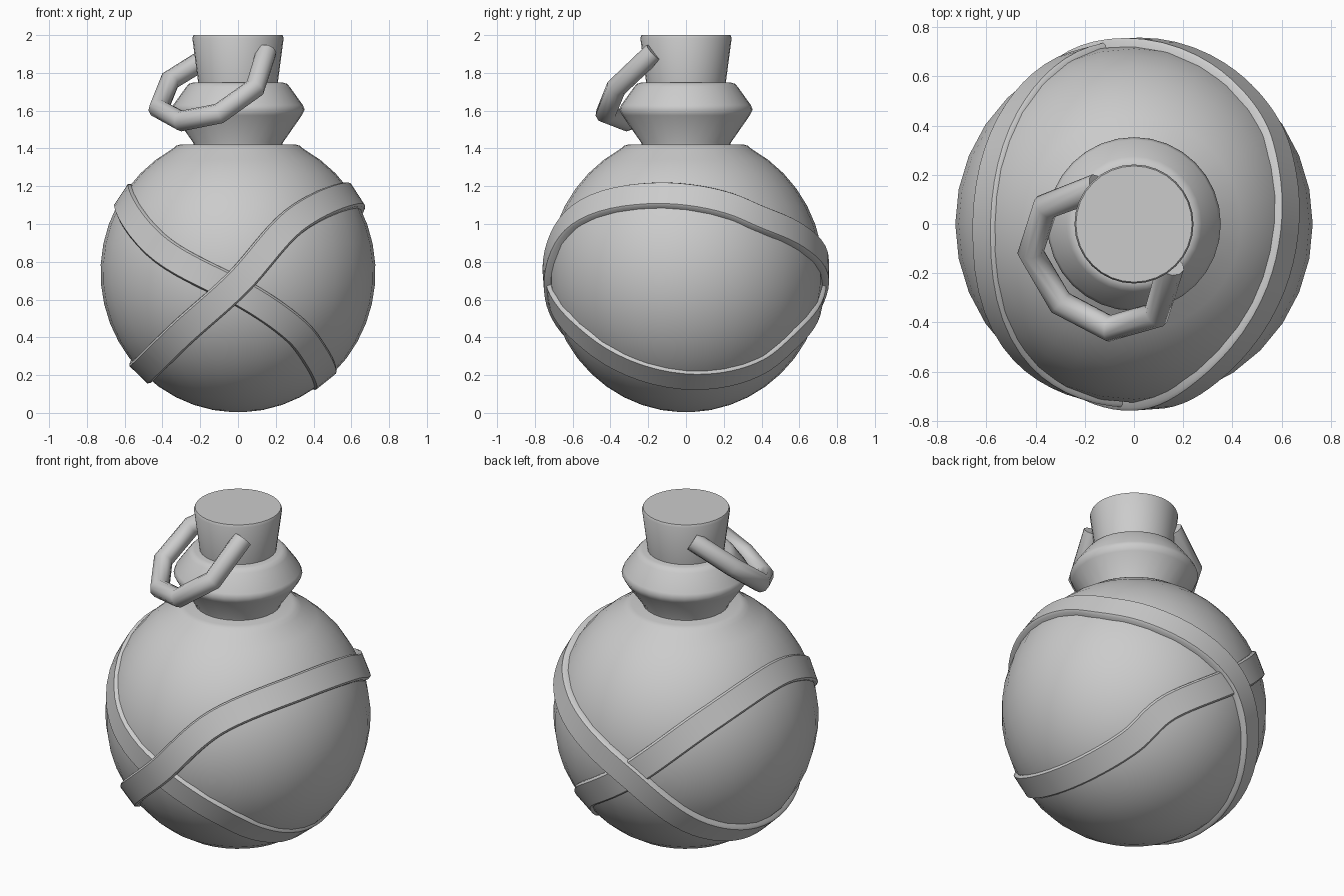
import bpy, math
from mathutils import Vector

if "Cube" in bpy.data.objects:
    bpy.data.objects.remove(bpy.data.objects["Cube"])

CENTRE = Vector((0, 0, 0.745))


def finish(obj, angle):
    bpy.ops.object.select_all(action='DESELECT')
    obj.select_set(True)
    bpy.context.view_layer.objects.active = obj
    bpy.ops.object.mode_set(mode='EDIT')
    bpy.ops.mesh.select_all(action='SELECT')
    bpy.ops.mesh.normals_make_consistent(inside=False)
    bpy.ops.object.mode_set(mode='OBJECT')
    bpy.ops.object.shade_smooth_by_angle(angle=math.radians(angle))


def mesh_object(name, verts, faces, angle=35):
    me = bpy.data.meshes.new(name)
    me.from_pydata(verts, [], faces)
    obj = bpy.data.objects.new(name, me)
    bpy.context.collection.objects.link(obj)
    finish(obj, angle)
    return obj


def lathe(name, profile, n=32, angle=35):
    """Spin (radius, z) points around z; both ends are capped."""
    verts = [(r * math.cos(2 * math.pi * i / n), r * math.sin(2 * math.pi * i / n), z)
             for r, z in profile for i in range(n)]
    faces = [(k * n + i, k * n + (i + 1) % n, (k + 1) * n + (i + 1) % n, (k + 1) * n + i)
             for k in range(len(profile) - 1) for i in range(n)]
    faces += [tuple(range(n))[::-1], tuple(range(len(verts) - n, len(verts)))]
    return mesh_object(name, verts, faces, angle)


def strap(name, keys, outer, inner=0.70, width=0.15, steps=8):
    """Closed flat band following key points around the body."""
    dirs = [(Vector(k) - CENTRE).normalized() for k in keys]
    n = len(dirs)
    path = []
    for i in range(n):
        a, b, c, d = (dirs[(i + j) % n] for j in (-1, 0, 1, 2))
        for s in range(steps):
            t = s / steps
            p = 0.5 * (2 * b + (c - a) * t + (2 * a - 5 * b + 4 * c - d) * t * t
                       + (3 * b - a - 3 * c + d) * t ** 3)
            path.append(p.normalized())
    m = len(path)
    verts, faces = [], []
    for i, p in enumerate(path):
        side = p.cross(path[(i + 1) % m] - path[i - 1]).normalized() * width / 2
        # lightly rounded outer corners
        for r, w in ((inner, -1), (outer - 0.012, -1), (outer, -0.88),
                     (outer, 0.88), (outer - 0.012, 1), (inner, 1)):
            verts.append(CENTRE + p * r + side * w)
    for i in range(m):
        for k in range(6):
            a, b = i * 6, ((i + 1) % m) * 6
            faces.append((a + k, a + (k + 1) % 6, b + (k + 1) % 6, b + k))
    return mesh_object(name, verts, faces, 50)


# round flask body with flat shoulder
body = []
for i in range(19):
    a = math.radians(-88 + i * (88 + 61.5) / 18)
    body.append((0.728 * math.cos(a), 0.745 + 0.742 * math.sin(a)))
body += [(0.328, 1.414), (0.30, 1.422)]
lathe("flask_body", body, angle=60)

# flared neck
lathe("flask_neck", [(0.235, 1.40), (0.237, 1.43), (0.338, 1.575), (0.353, 1.605),
                     (0.343, 1.63), (0.275, 1.725), (0.26, 1.742), (0.24, 1.748)], angle=60)

# tapered stopper
lathe("stopper", [(0.208, 1.72), (0.211, 1.75), (0.242, 1.985), (0.236, 2.0)])

# crossed straps, the first lying over the second
strap("outer_strap", [(0, -.73, .69), (.29, -.62, 1.01), (.58, -.2, 1.15),
                      (.60, .2, 1.10), (.54, .4, 1.02), (.37, .6, .93),
                      (-.12, .72, .68), (-.41, .46, .36), (-.51, 0, .22),
                      (-.30, -.58, .42)], 0.757)
strap("inner_strap", [(.04, -.73, .62), (.29, -.59, .45), (.41, -.4, .30),
                      (.445, .1, .175), (.36, .4, .25), (.25, .6, .42),
                      (-.12, .72, .68), (-.45, .46, 1.0), (-.60, -.05, 1.14),
                      (-.40, -.6, .86)], 0.744)

# faceted handle loop on the stopper
pts = [(.15, -.17, 1.91), (.09, -.37, 1.72), (-.10, -.425, 1.585), (-.30, -.32, 1.545),
       (-.42, -.115, 1.61), (-.36, .07, 1.76), (-.15, .15, 1.89)]
cu = bpy.data.curves.new("handle_loop", 'CURVE')
cu.dimensions = '3D'
cu.bevel_depth = 0.055
cu.bevel_resolution = 3
cu.use_fill_caps = True
sp = cu.splines.new('POLY')
sp.points.add(len(pts) - 1)
for p, co in zip(sp.points, pts):
    p.co = (*co, 1)
loop = bpy.data.objects.new("handle_loop", cu)
bpy.context.collection.objects.link(loop)
bpy.ops.object.select_all(action='DESELECT')
loop.select_set(True)
bpy.context.view_layer.objects.active = loop
bpy.ops.object.convert(target='MESH')
finish(bpy.context.view_layer.objects.active, 50)
